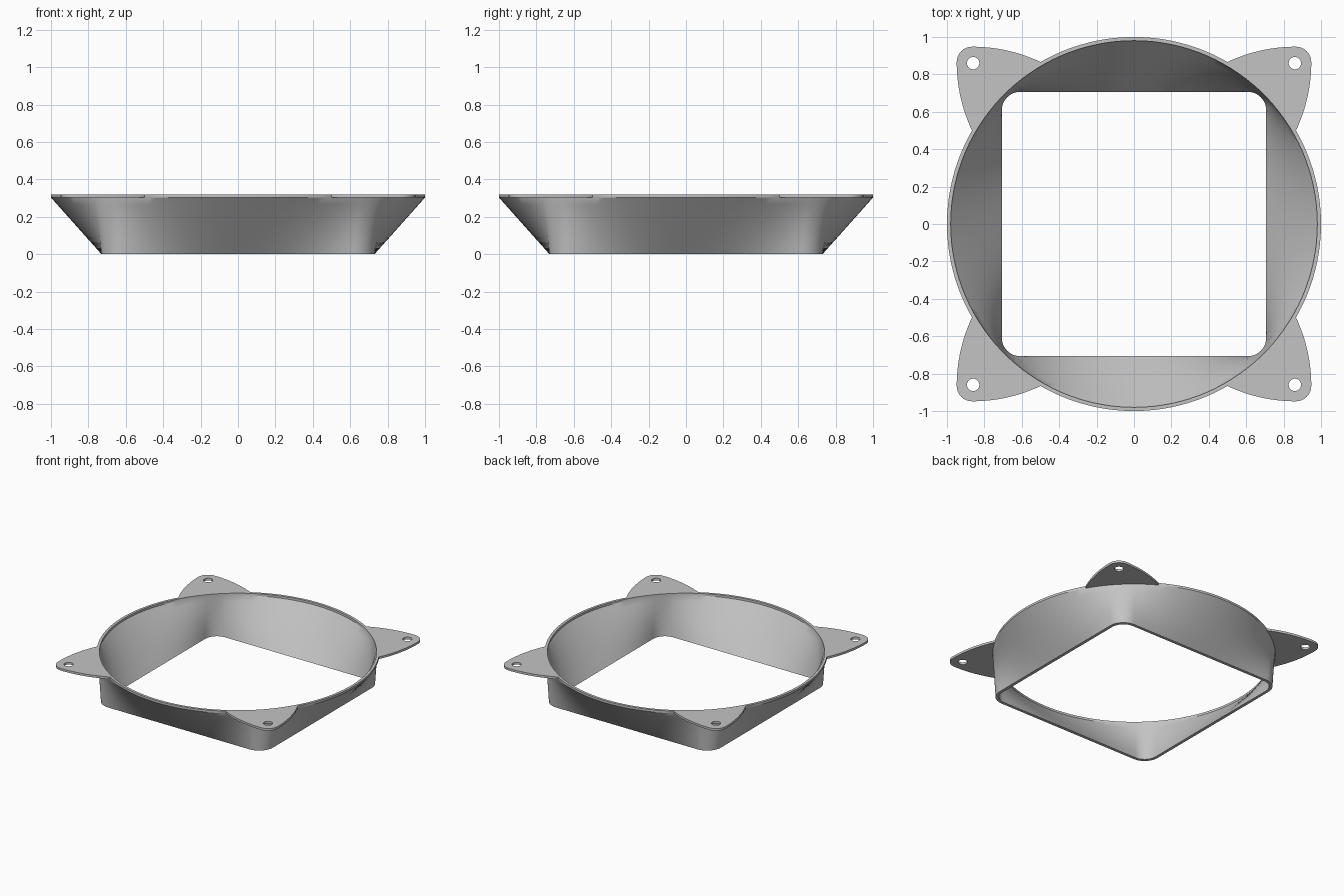
import bpy, bmesh
from math import sin, cos, tan, atan2, pi, radians

cube = bpy.data.objects.get("Cube")
if cube:
    bpy.data.objects.remove(cube, do_unlink=True)

HEIGHT, RIM_Z, LEVELS = 0.32, 0.303, 8

grey = bpy.data.materials.new("plain_grey")
grey.use_nodes = True
colour = (0.55, 0.55, 0.55, 1)
grey.diffuse_color = colour
grey.node_tree.nodes["Principled BSDF"].inputs["Base Color"].default_value = colour


def finish(obj):
    obj.data.materials.clear()
    obj.data.materials.append(grey)
    bpy.ops.object.select_all(action='DESELECT')
    obj.select_set(True)
    bpy.context.view_layer.objects.active = obj
    bpy.ops.object.shade_smooth_by_angle(angle=radians(30))


def rounded_square(half, radius, side_steps=28, corner_steps=12):
    """Outline points, one side and one corner per quarter turn."""
    centre = half - radius
    limit = atan2(centre, half)
    quarter = []
    for i in range(side_steps):
        quarter.append((half, half * tan(limit * (2 * i / side_steps - 1))))
    for i in range(corner_steps):
        a = pi / 2 * i / corner_steps
        quarter.append((centre + radius * cos(a), centre + radius * sin(a)))
    points = []
    for k in range(4):
        c, s = round(cos(k * pi / 2)), round(sin(k * pi / 2))
        points += [(c * x - s * y, s * x + c * y) for x, y in quarter]
    return points


def wall_rings(half, corner, radius):
    """Rings blending the square opening into the round one, then the lip."""
    square = rounded_square(half, corner)
    angles = [atan2(y, x) for x, y in square]
    rings = []
    for level in range(LEVELS + 1):
        t = level / LEVELS
        rings.append([(x + (radius * cos(a) - x) * t,
                       y + (radius * sin(a) - y) * t, RIM_Z * t)
                      for (x, y), a in zip(square, angles)])
    rings.append([(radius * cos(a), radius * sin(a), HEIGHT) for a in angles])
    return rings


# Duct wall: outer skin up, inner skin down, closed into a loop
bm = bmesh.new()
rings = wall_rings(0.73, 0.12, 1.0) + wall_rings(0.707, 0.1, 0.98)[::-1]
rings = [[bm.verts.new(p) for p in ring] for ring in rings]
for lower, upper in zip(rings, rings[1:] + rings[:1]):
    n = len(lower)
    for i in range(n):
        j = (i + 1) % n
        bm.faces.new((lower[i], lower[j], upper[j], upper[i]))
bmesh.ops.recalc_face_normals(bm, faces=bm.faces)
mesh = bpy.data.meshes.new("duct_wall")
bm.to_mesh(mesh)
bm.free()
duct = bpy.data.objects.new("duct_wall", mesh)
bpy.context.collection.objects.link(duct)
finish(duct)


def arc(cx, cy, r, start, end, steps):
    return [(cx + r * cos(radians(start + (end - start) * i / steps)),
             cy + r * sin(radians(start + (end - start) * i / steps)))
            for i in range(steps + 1)]


# Mounting ear: curved triangle with a rounded tip and a screw hole
outline = (arc(0, 0, 0.995, 60, 30, 24)
           + arc(0.09, 0.865, 0.858, -25, 0, 16)
           + arc(0.865, 0.865, 0.083, 0, 90, 12)[1:]
           + arc(0.865, 0.09, 0.858, 90, 115, 16)[1:])
hole = arc(0.86, 0.86, 0.033, 0, 360, 32)[:-1]
curve = bpy.data.curves.new("ear_outline", 'CURVE')
curve.dimensions = '2D'
curve.fill_mode = 'BOTH'
curve.extrude = (HEIGHT - RIM_Z) / 2
for loop in (outline, hole):
    spline = curve.splines.new('POLY')
    spline.points.add(len(loop) - 1)
    for point, (x, y) in zip(spline.points, loop):
        point.co = (x, y, 0, 1)
    spline.use_cyclic_u = True
helper = bpy.data.objects.new("ear_outline", curve)
bpy.context.collection.objects.link(helper)
bpy.context.view_layer.update()
graph = bpy.context.evaluated_depsgraph_get()
ear_mesh = bpy.data.meshes.new_from_object(helper.evaluated_get(graph))
bpy.data.objects.remove(helper, do_unlink=True)

# Weld the caps to the sides so the normals agree
bm = bmesh.new()
bm.from_mesh(ear_mesh)
bmesh.ops.remove_doubles(bm, verts=bm.verts, dist=0.0001)
bmesh.ops.recalc_face_normals(bm, faces=bm.faces)
bm.to_mesh(ear_mesh)
bm.free()

# One ear at each corner
for k, name in enumerate(("back_left", "back_right", "front_right", "front_left")):
    ear = bpy.data.objects.new("mounting_ear_" + name, ear_mesh.copy())
    ear.location.z = (HEIGHT + RIM_Z) / 2
    ear.rotation_euler.z = k * pi / 2
    bpy.context.collection.objects.link(ear)
    finish(ear)
